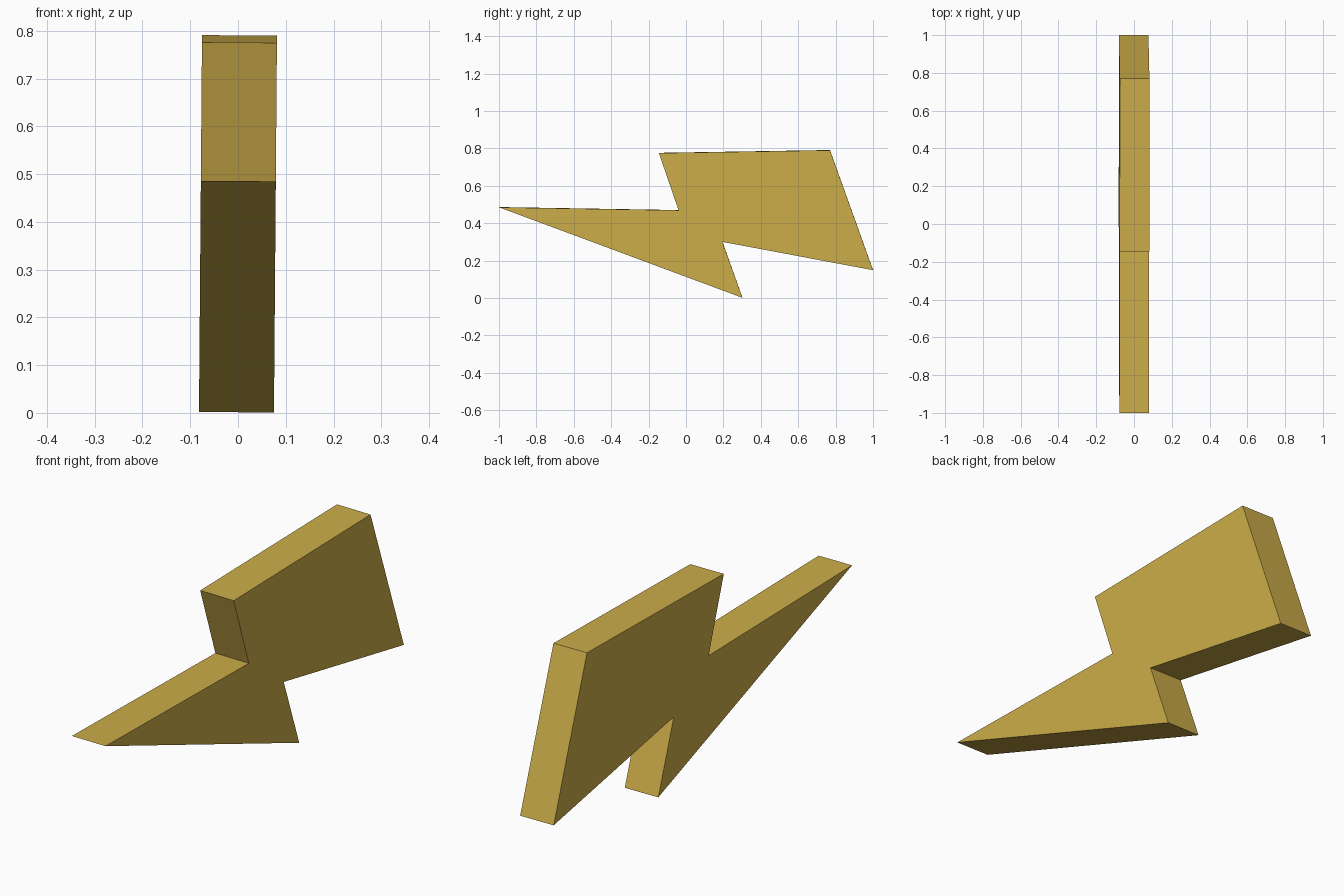
import bpy
import bmesh
from mathutils import Vector

cube = bpy.data.objects.get("Cube")
if cube:
    bpy.data.objects.remove(cube, do_unlink=True)

# Single flat gold colour
gold = bpy.data.materials.new("gold")
gold.use_nodes = True
colour = (0.61, 0.42, 0.068, 1.0)
gold.diffuse_color = colour
gold.node_tree.nodes["Principled BSDF"].inputs["Base Color"].default_value = colour

# Zigzag outline as (y, z)
outline = [(-1.0, 0.486), (-0.04, 0.47), (-0.145, 0.776), (0.77, 0.791),
           (1.0, 0.15), (0.195, 0.301), (0.302, 0.002)]
thickness = 0.157
lean = 0.008  # slight sideways tilt

bm = bmesh.new()
verts = [bm.verts.new((-thickness / 2 + lean * (z - 0.4), y, z)) for y, z in outline]
side = bm.faces.new(verts)

# Extrude the outline into a slab
slab = bmesh.ops.extrude_face_region(bm, geom=[side], use_keep_orig=True)
moved = [v for v in slab["geom"] if isinstance(v, bmesh.types.BMVert)]
bmesh.ops.translate(bm, verts=moved, vec=Vector((thickness, 0, -lean * thickness)))
bmesh.ops.recalc_face_normals(bm, faces=bm.faces)

mesh = bpy.data.meshes.new("lightning_bolt")
bm.to_mesh(mesh)
bm.free()
mesh.materials.append(gold)
bolt = bpy.data.objects.new("lightning_bolt", mesh)
bpy.context.collection.objects.link(bolt)
